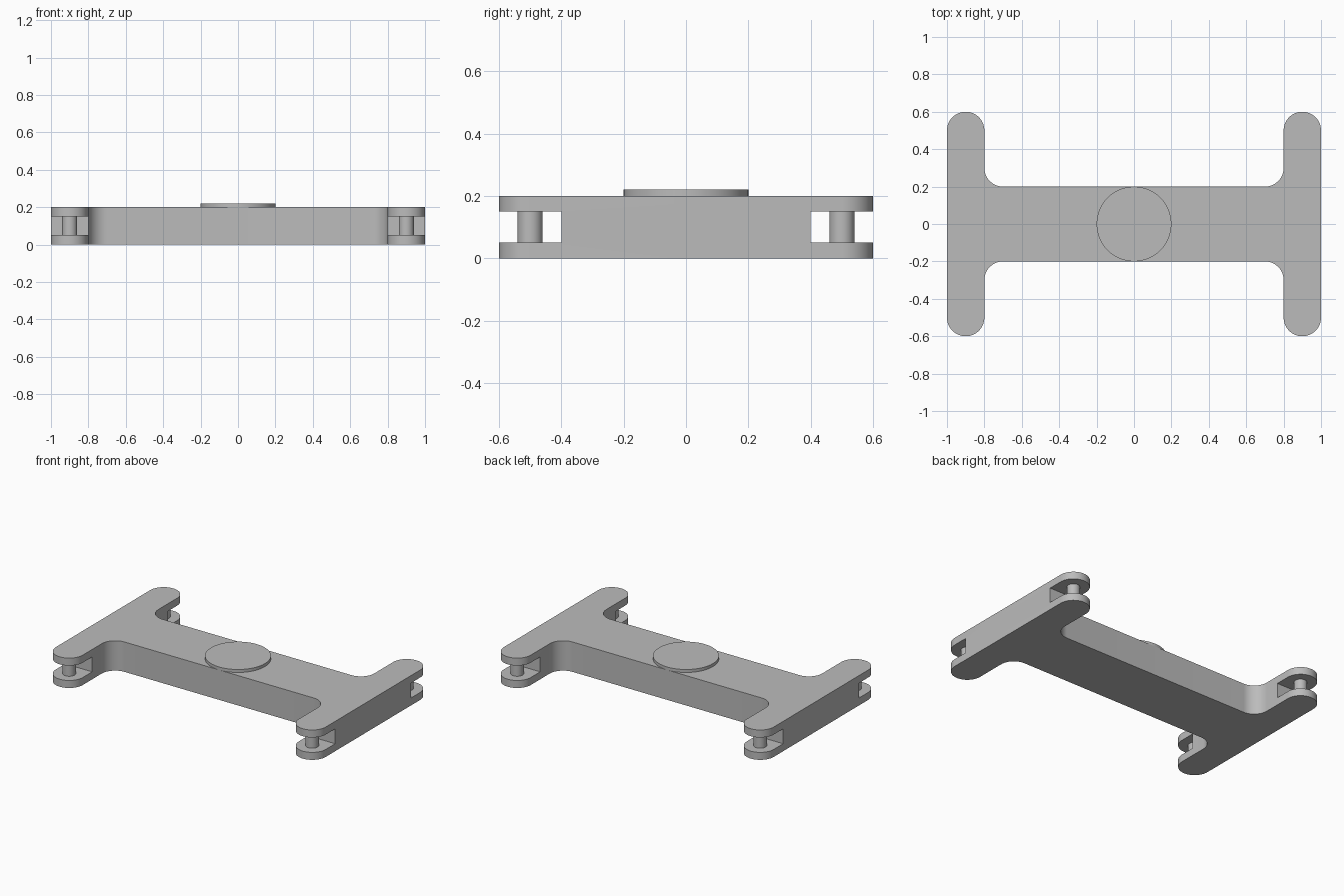
import bpy, bmesh
from math import sin, cos, radians

cube = bpy.data.objects.get("Cube")
if cube:
    bpy.data.objects.remove(cube, do_unlink=True)

grey = bpy.data.materials.new("plain grey")
grey.use_nodes = True
grey.diffuse_color = (0.5, 0.5, 0.5, 1)
grey.node_tree.nodes["Principled BSDF"].inputs["Base Color"].default_value = (0.5, 0.5, 0.5, 1)


def shade(obj):
    bpy.ops.object.select_all(action="DESELECT")
    obj.select_set(True)
    bpy.context.view_layer.objects.active = obj
    bpy.ops.object.shade_smooth_by_angle(angle=radians(30))


def arc(cx, cy, r, start, end, steps):
    angles = [radians(start + (end - start) * i / steps) for i in range(steps + 1)]
    return [(cx + r * cos(a), cy + r * sin(a)) for a in angles]


def prism(name, outline, z0, z1):
    """Extrude a closed outline from z0 up to z1."""
    bm = bmesh.new()
    base = bm.faces.new([bm.verts.new((x, y, z0)) for x, y in outline])
    top = bmesh.ops.extrude_face_region(bm, geom=[base])["geom"]
    verts = [v for v in top if isinstance(v, bmesh.types.BMVert)]
    bmesh.ops.translate(bm, verts=verts, vec=(0, 0, z1 - z0))
    bmesh.ops.recalc_face_normals(bm, faces=bm.faces)
    mesh = bpy.data.meshes.new(name)
    bm.to_mesh(mesh)
    bm.free()
    mesh.materials.append(grey)
    obj = bpy.data.objects.new(name, mesh)
    bpy.context.collection.objects.link(obj)
    return obj


def cylinder(name, x, y, r, z0, z1):
    obj = prism(name, arc(x, y, r, 0, 360, 64)[:-1], z0, z1)
    shade(obj)
    return obj


# H-shaped frame: one quarter outline, mirrored around
quarter = arc(0.7, 0.3, 0.1, -90, 0, 16) + arc(0.9, 0.5, 0.1, 180, 0, 32)
right_half = quarter + [(x, -y) for x, y in reversed(quarter)]
outline = right_half + [(-x, y) for x, y in reversed(right_half)]
frame = prism("frame", outline, 0, 0.2)

# Fork slots at the front and back ends of the arms
for side, y0, y1 in (("front", -0.7, -0.4), ("back", 0.4, 0.7)):
    cutter = prism(side + "_slot_cutter",
                   [(-1.1, y0), (1.1, y0), (1.1, y1), (-1.1, y1)], 0.05, 0.15)
    cutter.hide_render = True
    cut = frame.modifiers.new(side + " slot", "BOOLEAN")
    cut.operation = "DIFFERENCE"
    cut.solver = "EXACT"
    cut.object = cutter
    bpy.context.view_layer.objects.active = frame
    frame.select_set(True)
    bpy.ops.object.modifier_apply(modifier=cut.name)
    bpy.data.objects.remove(cutter, do_unlink=True)
shade(frame)

# Axle pins in the forks
for x, across in ((0.9, "left"), (-0.9, "right")):
    for y, along in ((-0.5, "front"), (0.5, "back")):
        cylinder(f"{along}_{across}_pin", x, y, 0.04, 0.05, 0.15)

# Round pad in the middle
cylinder("centre_disc", 0, 0, 0.2, 0.2, 0.22)
